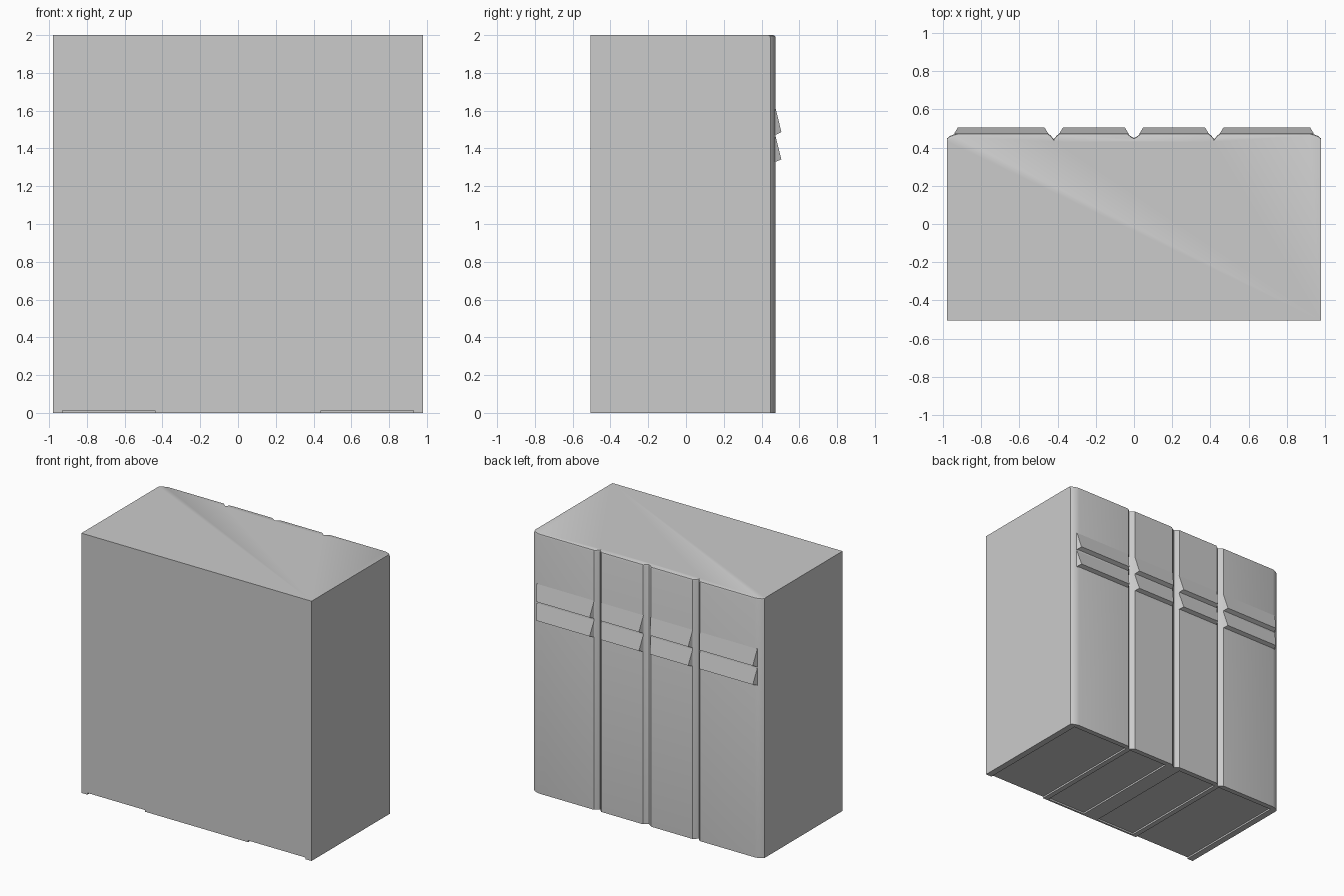
import bpy, bmesh

if "Cube" in bpy.data.objects:
    bpy.data.objects.remove(bpy.data.objects["Cube"])

DOORS = [(-0.98, -0.42), (-0.42, 0.0), (0.0, 0.42), (0.42, 0.98)]
FRONT, BACK = -0.505, 0.475


def make(name, verts, faces):
    mesh = bpy.data.meshes.new(name)
    mesh.from_pydata(verts, [], faces)
    bm = bmesh.new()
    bm.from_mesh(mesh)
    bmesh.ops.recalc_face_normals(bm, faces=bm.faces)
    bm.to_mesh(mesh)
    bm.free()
    ob = bpy.data.objects.new(name, mesh)
    bpy.context.collection.objects.link(ob)
    return ob


def skin(name, rings):
    """Close a stack of equal point rings into a solid."""
    n = len(rings[0])
    verts = [p for r in rings for p in r]
    faces = [list(range(n)), list(range((len(rings) - 1) * n, len(rings) * n))]
    for k in range(len(rings) - 1):
        for i in range(n):
            j = (i + 1) % n
            faces.append([k * n + i, k * n + j, (k + 1) * n + j, (k + 1) * n + i])
    return make(name, verts, faces)


def box(name, x0, x1, y0, y1, z0, z1):
    base = [(x0, y0), (x1, y0), (x1, y1), (x0, y1)]
    return skin(name, [[(x, y, z) for x, y in base] for z in (z0, z1)])


# Cabinet plan: flat front, V grooves between the doors at the back
half = [(0.98, 0.447), (0.965, 0.46), (0.94, 0.47), (0.92, BACK),
        (0.452, BACK), (0.437, 0.464), (0.42, 0.444), (0.403, 0.464), (0.388, BACK),
        (0.035, BACK), (0.018, 0.46)]
plan = [(-0.98, FRONT), (0.98, FRONT)] + half + [(0, 0.45)]
plan += [(-x, y) for x, y in reversed(half)]


def ring(z, inset):
    return [(x, y - inset if y > 0 else y, z) for x, y in plan]


# Cabinet body with an eased top edge along the doors
body = skin("cabinet_body", [ring(0, 0), ring(1.985, 0), ring(1.996, 0.004), ring(2.0, 0.013)])

# Shallow recesses in the underside, outer ones open to the front
for s in (-1, 1):
    for a, b, y0 in ((0.44, 0.93, -0.6), (0.065, 0.4, -0.49)):
        x0, x1 = sorted((s * a, s * b))
        cutter = box("base_recess_cutter", x0, x1, y0, 0.435, -0.1, 0.013)
        cutter.hide_render = True
        mod = body.modifiers.new("base_recess", 'BOOLEAN')
        mod.operation = 'DIFFERENCE'
        mod.solver = 'EXACT'
        mod.object = cutter
        bpy.context.view_layer.objects.active = body
        bpy.ops.object.modifier_apply(modifier=mod.name)
        bpy.data.objects.remove(cutter)

bpy.ops.object.select_all(action='DESELECT')
body.select_set(True)
bpy.ops.object.shade_smooth_by_angle(angle=0.52)

# Two sloping vent louvres on every door
for x0, x1 in DOORS:
    left = x0 + (0.04 if x0 < -0.9 else 0.03)
    right = x1 - (0.04 if x1 > 0.9 else 0.03)
    for top, lip, low in ((1.61, 1.487, 1.47), (1.46, 1.342, 1.328)):
        ends = []
        for x, d in ((left, 0.018), (right, -0.018)):
            ends.append([(x, BACK - 0.005, top), (x, BACK, top),
                         (x + d, 0.505, lip), (x, BACK - 0.005, low)])
        skin("vent_louvre", ends)
